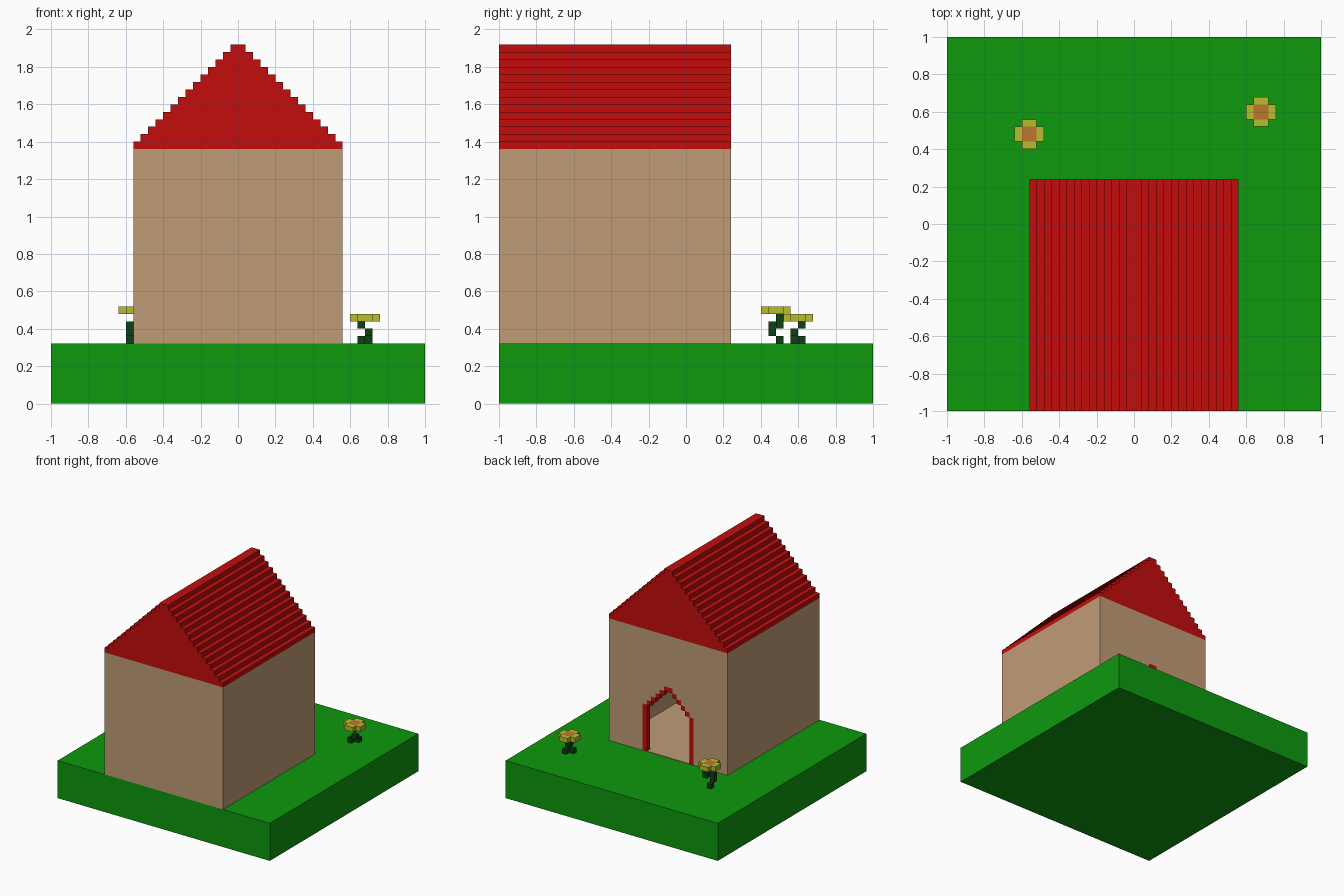
import bpy
import bmesh

U = 0.04          # block unit
GROUND = 0.32     # top of the lawn
EAVES = 1.36
BACK = 0.24       # wall with the doorway
HALF = 0.56       # half width of the house

if "Cube" in bpy.data.objects:
    bpy.data.objects.remove(bpy.data.objects["Cube"], do_unlink=True)


def material(name, rgb):
    m = bpy.data.materials.new(name)
    m.use_nodes = True
    m.diffuse_color = (*rgb, 1)
    m.node_tree.nodes["Principled BSDF"].inputs["Base Color"].default_value = (*rgb, 1)
    return m


grass = material("grass green", (0.004, 0.319, 0.004))
red = material("roof red", (0.546, 0.004, 0.004))
tan = material("wall tan", (0.527, 0.332, 0.181))
yellow = material("petal yellow", (0.497, 0.497, 0.027))
orange = material("flower orange", (0.515, 0.181, 0.027))
leaf = material("stem green", (0.004, 0.051, 0.007))


def finish(name, bm, mat):
    bmesh.ops.recalc_face_normals(bm, faces=bm.faces)
    mesh = bpy.data.meshes.new(name)
    bm.to_mesh(mesh)
    bm.free()
    mesh.materials.append(mat)
    obj = bpy.data.objects.new(name, mesh)
    bpy.context.collection.objects.link(obj)
    return obj


def add_box(bm, lo, hi):
    verts = bmesh.ops.create_cube(bm, size=1)["verts"]
    for v in verts:
        for i in range(3):
            v.co[i] = hi[i] if v.co[i] > 0 else lo[i]


def boxes(name, mat, *pairs):
    bm = bmesh.new()
    for lo, hi in pairs:
        add_box(bm, lo, hi)
    return finish(name, bm, mat)


def extrude_y(name, mat, outline, y0, y1):
    """Closed (x, z) outline pushed from y0 to y1."""
    bm = bmesh.new()
    face = bm.faces.new([bm.verts.new((x, y0, z)) for x, z in outline])
    out = bmesh.ops.extrude_face_region(bm, geom=[face])["geom"]
    for v in out:
        if isinstance(v, bmesh.types.BMVert):
            v.co.y = y1
    return finish(name, bm, mat)


def mirrored(half):
    """Complete a right-hand half outline with its left-hand twin."""
    return half + [(-x, z) for x, z in reversed(half)]


# Lawn and house floor
boxes("lawn", grass, ((-1, -1, 0), (1, 1, GROUND)))
boxes("floor", tan, ((-HALF + U, -1 + U, GROUND), (HALF - U, BACK, GROUND + 0.004)))

# Plain walls
boxes("front_wall", tan, ((-HALF, -1, GROUND), (HALF, -1 + U, EAVES)))
for side, x in (("right", -HALF), ("left", HALF - U)):
    boxes(side + "_wall", tan, ((x, -1 + U, GROUND), (x + U, BACK - U, EAVES)))

# Back wall with a stepped doorway cut into its outline
DOOR = 6          # door half width in blocks
SPRING = 0.72     # top of the door posts
arch = [(DOOR * U, GROUND)]
for k in range(DOOR):
    x, z = (DOOR - k) * U, SPRING + k * U
    arch += [(x, z), (x - U, z)] if k < DOOR - 1 else [(x, z)]
arch_outline = mirrored(arch)
wall_outline = [(-HALF, GROUND), (-HALF, EAVES), (HALF, EAVES), (HALF, GROUND)]
extrude_y("back_wall", tan, wall_outline + arch_outline, BACK - U, BACK)

# Door frame: two posts and a diagonal stair of blocks, flush with the wall
frame = []
for k in range(DOOR):
    z1 = SPRING + k * U
    z0 = GROUND if k == 0 else z1 - U
    x1 = (DOOR - k) * U
    for a, b in ((x1 - U, x1), (-x1, U - x1)):
        frame.append(((a, BACK - U, z0), (b, BACK, z1)))
boxes("door_frame", red, *frame)

# Stepped gable roof
steps = []
for i in range(14):
    x, z = HALF - i * U, EAVES + i * U
    steps += [(x, z), (x, z + U)]
extrude_y("roof", red, mirrored(steps), -1, BACK)


# Flowers: stem cells are (column, row, level) from the middle of the bloom
def flower(name, cx, cy, levels, cells):
    stem = []
    for i, j, k in cells:
        lo = (cx + i * U, cy + j * U, GROUND + k * U)
        stem.append((lo, tuple(c + U for c in lo)))
    boxes(name + "_stem", leaf, *stem)
    z0 = GROUND + levels * U
    z1 = z0 + U
    boxes(name + "_centre", orange, ((cx - U, cy - U, z0), (cx + U, cy + U, z1)))
    petals = []
    for s in (-2, 1):
        petals.append(((cx + s * U, cy - U, z0), (cx + (s + 1) * U, cy + U, z1)))
        petals.append(((cx - U, cy + s * U, z0), (cx + U, cy + (s + 1) * U, z1)))
    boxes(name + "_petals", yellow, *petals)


flower("left_flower", 0.68, 0.60, 3,
       [(-1, -1, 0), (0, 0, 0), (0, -1, 1), (-1, 0, 2)])
flower("right_flower", -0.56, 0.48, 4,
       [(-1, 0, 0), (-1, -1, 1), (-1, -1, 2), (0, 0, 2), (0, 0, 3)])
